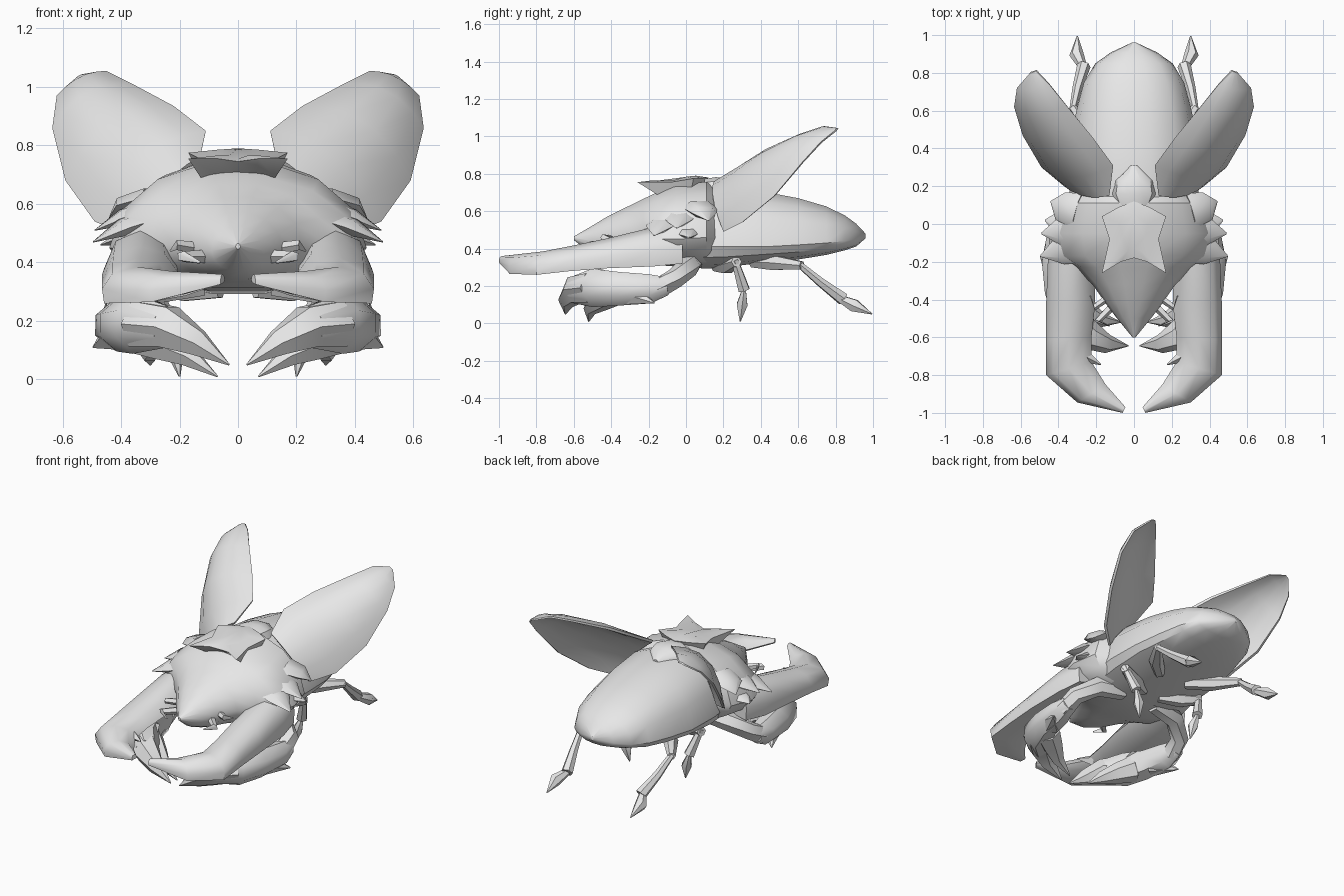
import bpy, bmesh, math
from mathutils import Vector

grey = bpy.data.materials.new("shell_grey")
grey.diffuse_color = (0.8, 0.8, 0.8, 1)


def finish(name, bm, mirror=False, angle=40):
    """Turn a bmesh into a named, smooth-by-angle object."""
    bmesh.ops.recalc_face_normals(bm, faces=bm.faces)
    me = bpy.data.meshes.new(name)
    bm.to_mesh(me)
    bm.free()
    for p in me.polygons:
        p.use_smooth = True
    me.set_sharp_from_angle(angle=math.radians(angle))
    me.materials.append(grey)
    ob = bpy.data.objects.new(name, me)
    bpy.context.collection.objects.link(ob)
    if mirror:
        ob.modifiers.new("mirror", 'MIRROR').use_mirror_merge = False
    return ob


def loft(bm, rings):
    """Skin closed rings of equal length and cap both ends."""
    vs = [[bm.verts.new(p) for p in r] for r in rings]
    n = len(vs[0])
    for a, b in zip(vs, vs[1:]):
        for i in range(n):
            j = (i + 1) % n
            bm.faces.new((a[i], a[j], b[j], b[i]))
    bm.faces.new(vs[0])
    bm.faces.new(vs[-1][::-1])


def tube(bm, pts, radii, sides=6, flat=1.0):
    """Tapered limb through points."""
    pts = [Vector(p) for p in pts]
    rings = []
    for i, (p, r) in enumerate(zip(pts, radii)):
        d = (pts[min(i + 1, len(pts) - 1)] - pts[max(i - 1, 0)]).normalized()
        up = Vector((0, 0, 1)) if abs(d.z) < 0.9 else Vector((0, 1, 0))
        u = d.cross(up).normalized()
        v = u.cross(d)
        rings.append([p + u * r * flat * math.cos(k * math.tau / sides)
                      + v * r * math.sin(k * math.tau / sides) for k in range(sides)])
    loft(bm, rings)


def limbs(name, parts, sides=6, flat=1.0):
    bm = bmesh.new()
    for pts, radii in parts:
        tube(bm, pts, radii, sides, flat)
    return finish(name, bm, True, 50)


def body(name, stations, sides=14, power=0.9):
    """Loft of rings given as (y, half width, bottom, widest height, top)."""
    rings = []
    for y, w, zb, zm, zt in stations:
        ring = []
        for k in range(sides):
            a = k * math.tau / sides
            c, s = math.cos(a), math.sin(a)
            c = math.copysign(abs(c) ** power, c)
            s = math.copysign(abs(s) ** power, s)
            ring.append((w * c, y, zm + s * ((zt - zm) if s > 0 else (zm - zb))))
        rings.append(ring)
    bm = bmesh.new()
    loft(bm, rings)
    return finish(name, bm, angle=35)


# Body masses
body("abdomen", [(.08, .33, .29, .41, .73), (.2, .345, .295, .41, .74), (.42, .34, .325, .41, .71),
                 (.6, .305, .34, .42, .675), (.75, .265, .365, .43, .63), (.85, .205, .39, .44, .58),
                 (.91, .12, .41, .45, .535), (.96, .012, .455, .47, .48)], 14, .88)
body("thorax_and_head", [(.17, .31, .30, .46, .72), (.11, .40, .29, .46, .765), (-.05, .44, .30, .45, .75),
                         (-.17, .41, .31, .45, .70), (-.23, .31, .32, .46, .67), (-.32, .22, .33, .46, .625),
                         (-.42, .15, .34, .45, .575), (-.5, .09, .37, .44, .525),
                         (-.6, .008, .445, .455, .465)], 14, 1.0)
body("scutellum", [(.1, .09, .66, .72, .775), (.16, .115, .66, .72, .785), (.23, .105, .66, .71, .775),
                   (.31, .02, .68, .70, .73)], 10)

# Saddle-shaped crest over the thorax
bm = bmesh.new()
half = [(0, .12, .78), (.08, .09, .778), (.17, .04, .775), (.13, -.08, .755),
        (.17, -.26, .755), (.07, -.20, .755)]
outline = half + [(0, -.18, .745)] + [(-x, y, z) for x, y, z in half[:0:-1]]
loft(bm, [[(x * .75, y * .6, .69) for x, y, z in outline], outline,
          [(x * .45, y * .6 - .02, z + .01) for x, y, z in outline]])
finish("crest", bm, angle=45)

# Raised wing cases: inner rim point, outer rim point, bulge depth
normal = Vector((.47, -.65, .55))
wing = [((.13, .15, .76), (.37, .20, .49), .04), ((.11, .31, .85), (.49, .30, .54), .09),
        ((.22, .46, .935), (.59, .47, .68), .10), ((.36, .63, 1.01), (.635, .62, .86), .07),
        ((.45, .74, 1.055), (.62, .72, .97), .03), ((.52, .81, 1.045), (.55, .80, 1.035), .004)]
bulge = ((0, 0), (.13, .55), (.3, .95), (.55, 1), (.8, .6), (1, 0))
rings = []
for a, b, d in wing:
    a, b = Vector(a), Vector(b)
    front = [a.lerp(b, t) + normal * d * f for t, f in bulge]
    back = [a.lerp(b, .03 + t * .94) + normal * (d * f * .6 - .01) for t, f in bulge[::-1]]
    rings.append(front + back)
bm = bmesh.new()
loft(bm, rings)
finish("wing_case", bm, True, 45)

# Great pincers: inner xy, outer xy, bottom, top
pincer = [(.20, -.02, .42, -.02, .32, .53), (.21, -.22, .455, -.17, .305, .51),
          (.205, -.42, .465, -.42, .295, .455), (.225, -.60, .465, -.62, .28, .415),
          (.225, -.73, .465, -.80, .26, .385), (.15, -.85, .30, -.945, .265, .37),
          (.045, -.97, .06, -1.0, .325, .36)]
rings = []
for xi, yi, xo, yo, zb, zt in pincer:
    h = zt - zb
    rings.append([(xi + (xo - xi) * t, yi + (yo - yi) * t, zb + h * f) for t, f in
                  ((0, .45), (.18, .85), (.5, 1), (.85, .82), (1, .4), (.97, 0), (.6, .1), (.2, .2))])
bm = bmesh.new()
loft(bm, rings)
finish("pincer", bm, True, 45)
limbs("pincer_tooth", [([(.26, -.70, .32), (.175, -.745, .32)], [.035, .003])], 4)

# Flat spines along the thorax flanks
limbs("flank_spines", [([(.30, y0, z0), (.39, (y0 + y1) / 2, (z0 + z1) / 2 + .01), (x1, y1, z1)], [.04, .032, .002])
                       for y0, z0, x1, y1, z1 in
                       ((.07, .62, .44, .12, .55), (-.03, .58, .49, -.05, .51),
                        (-.11, .55, .495, -.17, .47), (-.01, .49, .47, .02, .46))], 6, 2.4)

# Mouthparts and feelers
limbs("feeler", [([(.10, -.36, .44), (.21, -.44, .46), (.23, -.38, .44)], [.025, .018, .004]),
                 ([(.10, -.42, .42), (.19, -.51, .42), (.13, -.54, .40)], [.025, .02, .004])], 5)

# Front legs with broad forearms and paired claws
limbs("front_thigh", [([(.12, .04, .33), (.30, .02, .31), (.41, -.06, .24), (.42, -.16, .18)],
                       [.05, .06, .055, .06])])
limbs("forearm", [([(.425, -.10, .20), (.42, -.19, .185), (.395, -.35, .185), (.34, -.49, .19), (.24, -.59, .18)],
                   [.05, .08, .092, .105, .075])], 7, .95)
limbs("front_claws", [([(.34, -.50, .19), (.24, -.59, .18), (.14, -.635, .125), (.03, -.645, .05)], [.09, .08, .05, .003]),
                      ([(.34, -.41, .16), (.26, -.46, .125), (.17, -.51, .08), (.07, -.52, .01)], [.08, .065, .04, .003]),
                      ([(.40, -.30, .16), (.495, -.17, .11)], [.07, .003]),
                      ([(.34, -.40, .22), (.36, -.47, .295)], [.06, .003])], 6)

# Middle legs
limbs("middle_leg", [([(.06, .16, .31), (.18, .22, .31), (.30, .27, .33)], [.035, .048, .03]),
                     ([(.29, .26, .34), (.24, .31, .18)], [.02, .034]),
                     ([(.24, .31, .18), (.215, .30, .10), (.20, .29, .01)], [.012, .033, .003])])

# Hind legs
limbs("hind_leg", [([(.10, .36, .33), (.22, .47, .325), (.33, .62, .31)], [.035, .045, .024]),
                   ([(.325, .60, .32), (.30, .72, .22), (.265, .84, .13)], [.018, .026, .036]),
                   ([(.26, .81, .14), (.305, .90, .095), (.30, .995, .05)], [.018, .038, .003])])
